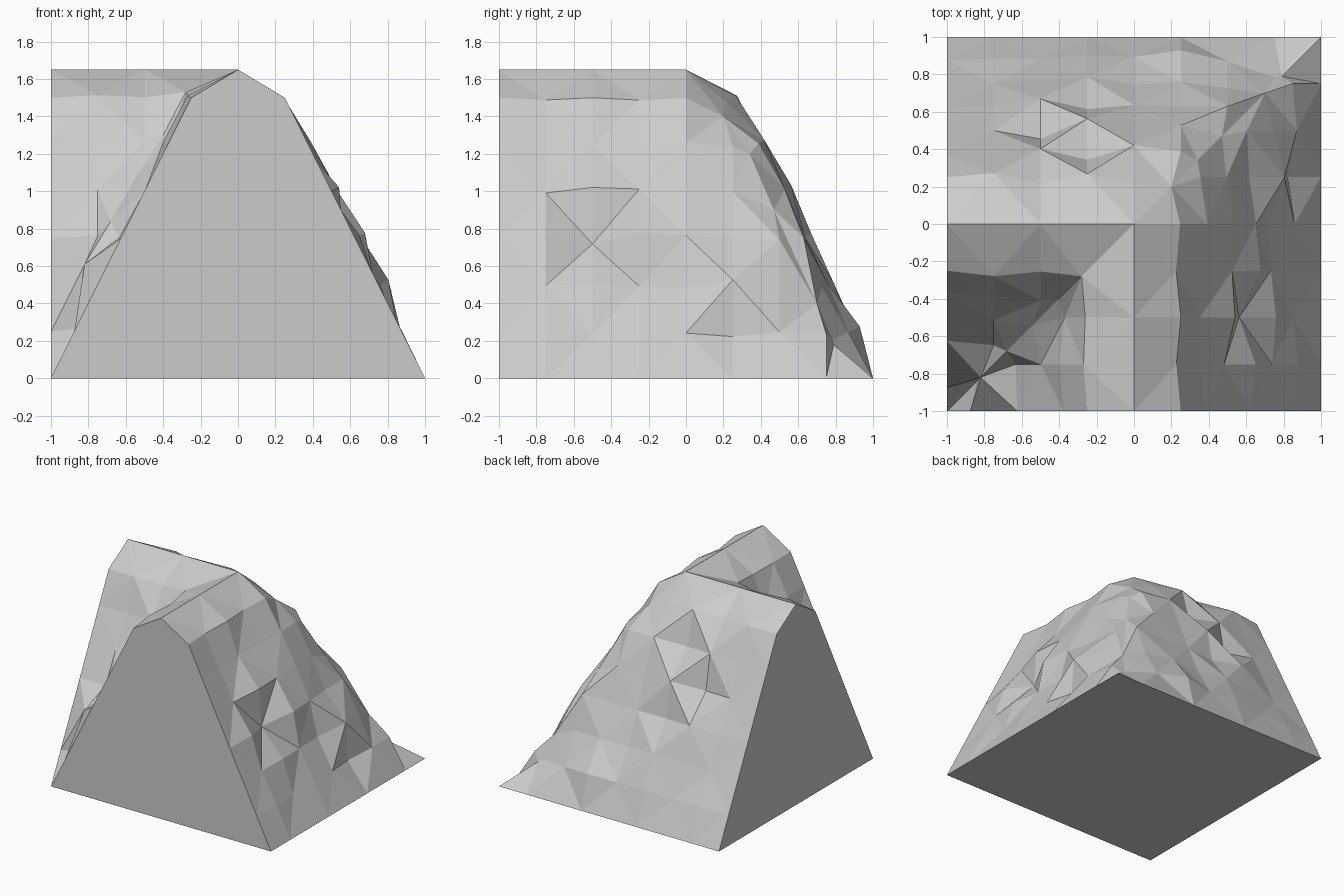
import bpy, bmesh, random

if "Cube" in bpy.data.objects:
    bpy.data.objects.remove(bpy.data.objects["Cube"])
random.seed(7)

# Ridge profile: distance from the crest line and height, inner foot to outer foot
rows = [(-1, 0), (-.875, .25), (-.75, .5), (-.625, .75), (-.5, 1), (-.375, 1.25), (-.25, 1.5),
        (0, 1.65),
        (.25, 1.5), (.375, 1.25), (.5, 1), (.625, .75), (.75, .5), (.875, .25), (1, 0)]
cols = [-1 + .25 * i for i in range(9)]

# Mitre line: outer corner worn back, inner valley filled in. row -> (distance, height)
worn = {8: (.2, 1.4), 9: (.34, 1.2), 10: (.47, .9), 11: (.57, .68), 12: (.7, .4), 13: (.79, .18),
        1: (-.84, .27), 2: (-.82, .61), 3: (-.68, .84), 4: (-.54, 1.09), 5: (-.4, 1.3), 6: (-.28, 1.53)}

# Notable ledges and hollows: (side, row, column) -> push along the slope normal
bumps = {(0, 11, -.25): .06, (0, 10, -.5): .045, (0, 11, -.5): -.07, (0, 12, -.5): .01,
         (0, 12, 0): -.03, (0, 12, .25): .06, (0, 11, .25): -.01, (0, 13, .25): -.06,
         (0, 11, 0): .03, (0, 10, 0): .03, (0, 10, -.75): -.02, (0, 13, -.25): -.01,
         (0, 13, .75): -.03, (1, 13, .75): -.1,
         (1, 8, -.75): .025, (1, 8, -.5): -.04, (1, 8, -.25): .02, (1, 8, 0): -.04,
         (1, 9, -.75): .01, (1, 9, -.5): .03, (1, 9, -.25): -.035, (1, 9, 0): .05,
         (1, 10, -.75): 0, (1, 10, -.5): -.05, (1, 10, -.25): .07, (1, 10, 0): .03,
         (1, 10, .25): .03, (1, 11, -.5): .05, (1, 12, -.25): .04, (1, 13, .25): .06}

bm = bmesh.new()
verts = {}


def point(side, k, t):
    """Vertex on one arm of the cliff; the mitre line and crest corner are shared."""
    d, z = rows[k]
    t = min(t, d)
    mitre = t == d
    key = ('m' if mitre else side, k, t)
    if key not in verts:
        if mitre:
            d, z = worn.get(k, (d, z))
            t = d
        elif t > -1 and d != 0 and z > 0:
            push = bumps.get((side, k, t), random.uniform(-.03, .03) + (.02 if d < 0 else 0))
            d += push * (.9 if d > 0 else -.9)
            z += push * .45
        verts[key] = bm.verts.new((d, t, z) if side == 0 else (t, d, z))
    return verts[key]


def face(pts):
    pts = list(dict.fromkeys(pts))
    if len(pts) > 2 and not bm.faces.get(pts):
        bm.faces.new(pts)


# Rocky slopes of both arms, with alternating diagonals
for side in (0, 1):
    for k in range(len(rows) - 1):
        for j in range(len(cols) - 1):
            a, b = point(side, k, cols[j]), point(side, k, cols[j + 1])
            c, d = point(side, k + 1, cols[j + 1]), point(side, k + 1, cols[j])
            if (j + k) % 2:
                face([a, b, c])
                face([a, c, d])
            else:
                face([a, b, d])
                face([b, c, d])
    # Flat end of the arm
    face([point(side, k, -1) for k in range(len(rows))])

# Flat underside
last = len(rows) - 1
face([point(0, last, t) for t in cols] + [point(1, last, t) for t in reversed(cols)] + [point(0, 0, -1)])

bmesh.ops.recalc_face_normals(bm, faces=bm.faces[:])
mesh = bpy.data.meshes.new("cliff_corner")
bm.to_mesh(mesh)
bm.free()
bpy.context.collection.objects.link(bpy.data.objects.new("cliff_corner", mesh))
